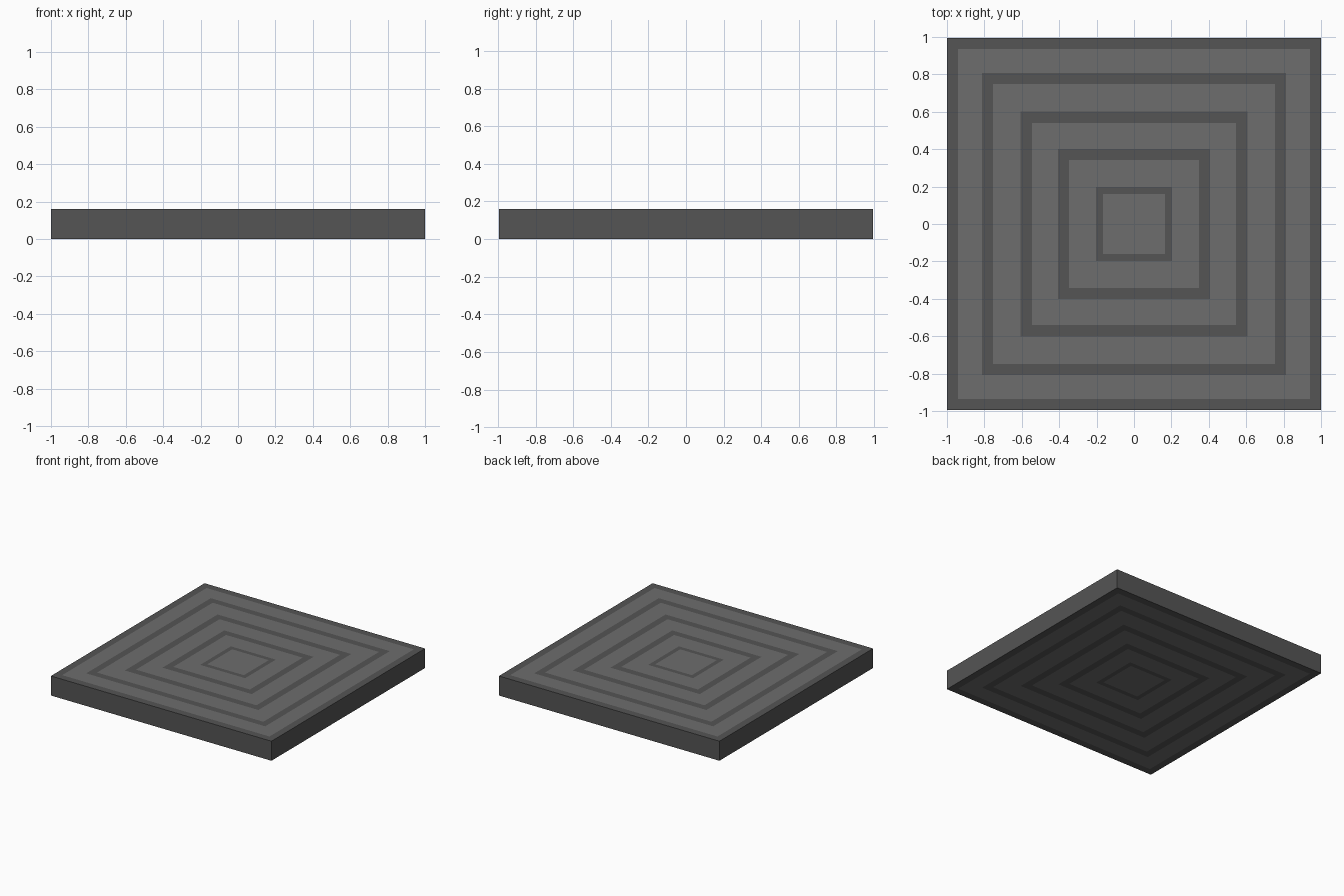
import bpy, bmesh

if "Cube" in bpy.data.objects:
    bpy.data.objects.remove(bpy.data.objects["Cube"])

HALF_X, HALF_Y, HEIGHT = 1.0, 0.995, 0.16
# half-widths where the colour band changes, from the rim inwards
BANDS = [0.94, 0.812, 0.754, 0.606, 0.546, 0.405, 0.347, 0.204, 0.166]


def material(name, grey):
    mat = bpy.data.materials.new(name)
    mat.diffuse_color = (grey, grey, grey, 1)
    mat.use_nodes = True
    mat.node_tree.nodes["Principled BSDF"].inputs["Base Color"].default_value = mat.diffuse_color
    return mat


# Slab body
bm = bmesh.new()
bmesh.ops.create_cube(bm, size=2)
for v in bm.verts:
    v.co = (v.co.x * HALF_X, v.co.y * HALF_Y, (v.co.z + 1) * HEIGHT / 2)
bm.normal_update()

# Concentric square bands on the top and bottom, alternating dark and light
for centre in [f for f in bm.faces if abs(f.normal.z) > 0.9]:
    outer = HALF_X
    for i, half in enumerate(BANDS):
        ring = bmesh.ops.inset_region(bm, faces=[centre], thickness=outer - half,
                                      use_even_offset=True)["faces"]
        for f in ring:
            f.material_index = i % 2
        outer = half
    centre.material_index = 1

mesh = bpy.data.meshes.new("square_tile")
bm.to_mesh(mesh)
bm.free()
mesh.materials.append(material("dark_grey", 0.09))
mesh.materials.append(material("mid_grey", 0.155))
tile = bpy.data.objects.new("square_tile", mesh)
bpy.context.collection.objects.link(tile)
